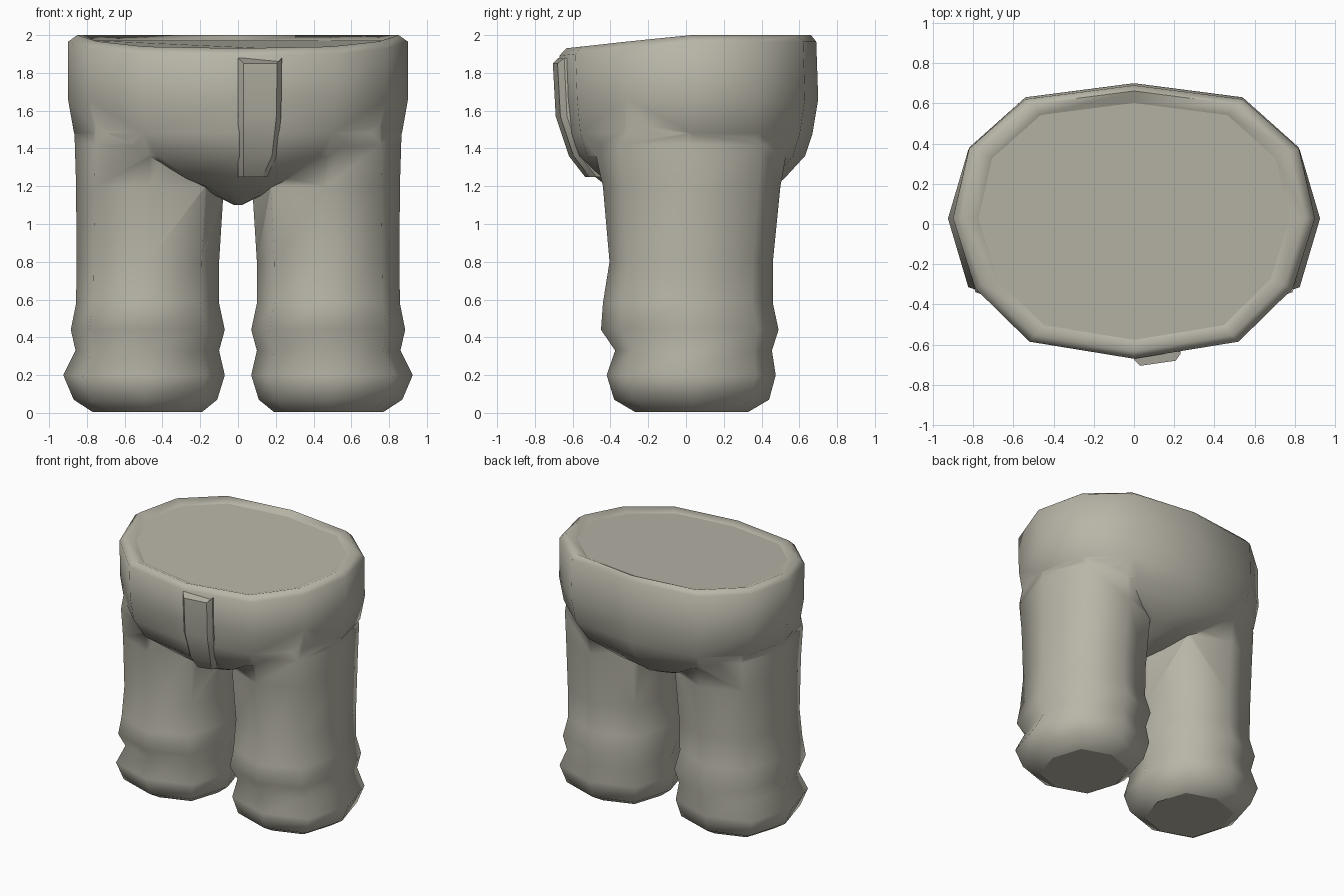
import bpy, math

if "Cube" in bpy.data.objects:
    bpy.data.objects.remove(bpy.data.objects["Cube"])

cloth = bpy.data.materials.new("khaki cloth")
cloth.diffuse_color = (0.48, 0.465, 0.39, 1)
cloth.use_nodes = True
cloth.node_tree.nodes["Principled BSDF"].inputs["Base Color"].default_value = cloth.diffuse_color


def loft(name, rings):
    """Skin a stack of equal-length closed rings and cap both ends."""
    n = len(rings[0])
    verts = [p for r in rings for p in r]
    faces = [(i * n + j, i * n + (j + 1) % n, (i + 1) * n + (j + 1) % n, (i + 1) * n + j)
             for i in range(len(rings) - 1) for j in range(n)]
    faces.append(tuple(reversed(range(n))))
    faces.append(tuple(range(len(verts) - n, len(verts))))
    me = bpy.data.meshes.new(name)
    me.from_pydata(verts, [], faces)
    me.materials.append(cloth)
    ob = bpy.data.objects.new(name, me)
    bpy.context.collection.objects.link(ob)
    return ob


def activate(ob):
    bpy.ops.object.select_all(action='DESELECT')
    ob.select_set(True)
    bpy.context.view_layer.objects.active = ob


def weld(base, part):
    """Union a part into the base and remove the part."""
    activate(base)
    mod = base.modifiers.new("weld", 'BOOLEAN')
    mod.operation, mod.solver, mod.object = 'UNION', 'EXACT', part
    bpy.ops.object.modifier_apply(modifier=mod.name)
    bpy.data.objects.remove(part)


# hips: twelve-sided outline, scaled per ring
half = [(0, -.67), (.52, -.585), (.79, -.32), (.90, .03), (.82, .38), (.54, .63)]
outline = half + [(0, .70)] + [(-x, y) for x, y in reversed(half[1:])]


def top_z(y):
    return 2.0 + 0.11 * min(y, 0)


rings = []
# z, half width, front depth, back depth
for z, w, f, b in [(1.10, .02, .08, .10), (1.135, .09, .22, .26), (1.18, .22, .39, .44), (1.24, .42, .47, .52),
                   (1.36, .74, .60, .63), (1.48, .868, .64, .67), (1.66, .90, .66, .70)]:
    rings.append([(x * w / .9, y * (f / .67 if y < 0 else b / .7), z) for x, y in outline])
rings.append([(x, y * (1 if y < 0 else .985), top_z(y) - .035) for x, y in outline])
# rounded rim with a slightly sunken top
for s, dz in ((.945, 0), (.86, -.028)):
    rings.append([(x * s, y * s, top_z(y * s) + dz) for x, y in outline])
trousers = loft("trousers", rings)

# legs: eight-sided, with folds at the cuffs
# z, inner x, outer x, front y, back y, corner fullness
leg = [(.005, .19, .77, -.27, .33, 1.06), (.07, .11, .87, -.38, .44, 1.08), (.20, .07, .925, -.42, .475, 1.08),
       (.33, .10, .86, -.375, .455, 1.08), (.44, .07, .885, -.45, .49, 1.08), (.58, .10, .857, -.44, .46, 1.07),
       (.80, .10, .855, -.405, .46, 1.07), (1.2, .075, .857, -.44, .50, 1.06), (1.42, .075, .864, -.49, .54, 1.03),
       (1.66, .075, .87, -.45, .50, .96)]


def leg_ring(z, xi, xo, yf, yb, full, side):
    cx, cy, rx, ry = (xi + xo) / 2, (yf + yb) / 2, (xo - xi) / 2, (yb - yf) / 2
    ring = []
    for k in range(8):
        a = k * math.pi / 4
        s = full if k % 2 else 1
        ring.append((side * (cx + rx * s * math.cos(a)), cy + ry * s * math.sin(a), z))
    return ring if side > 0 else ring[::-1]


for side in (1, -1):
    weld(trousers, loft("leg", [leg_ring(*r, side) for r in leg]))

# fly flap: raised strip with a sloping edge, following the belly
fly = []
for z, y, xr, lift in [(1.25, -.535, .13, 0), (1.36, -.62, .18, 0), (1.57, -.69, .203, 0), (1.85, -.705, .207, .03)]:
    fly.append([(.03, y, z), (xr, y + .025, z), (xr + .025, y + .06, z + lift),
                (xr + .02, y + .16, z + lift), (0, y + .13, z + lift), (0, y + .03, z + lift)])
flap = loft("fly_flap", fly)
activate(flap)
bpy.ops.object.shade_smooth_by_angle(angle=math.radians(30))

# soft cloth shading, flat soles
activate(trousers)
bpy.ops.object.shade_smooth_by_angle(angle=math.radians(75))
for p in trousers.data.polygons:
    if p.center.z < .02 or (p.normal.z > .97 and p.center.z > 1.8):
        p.use_smooth = p.center.z > 1 and len(p.vertices) == 4
